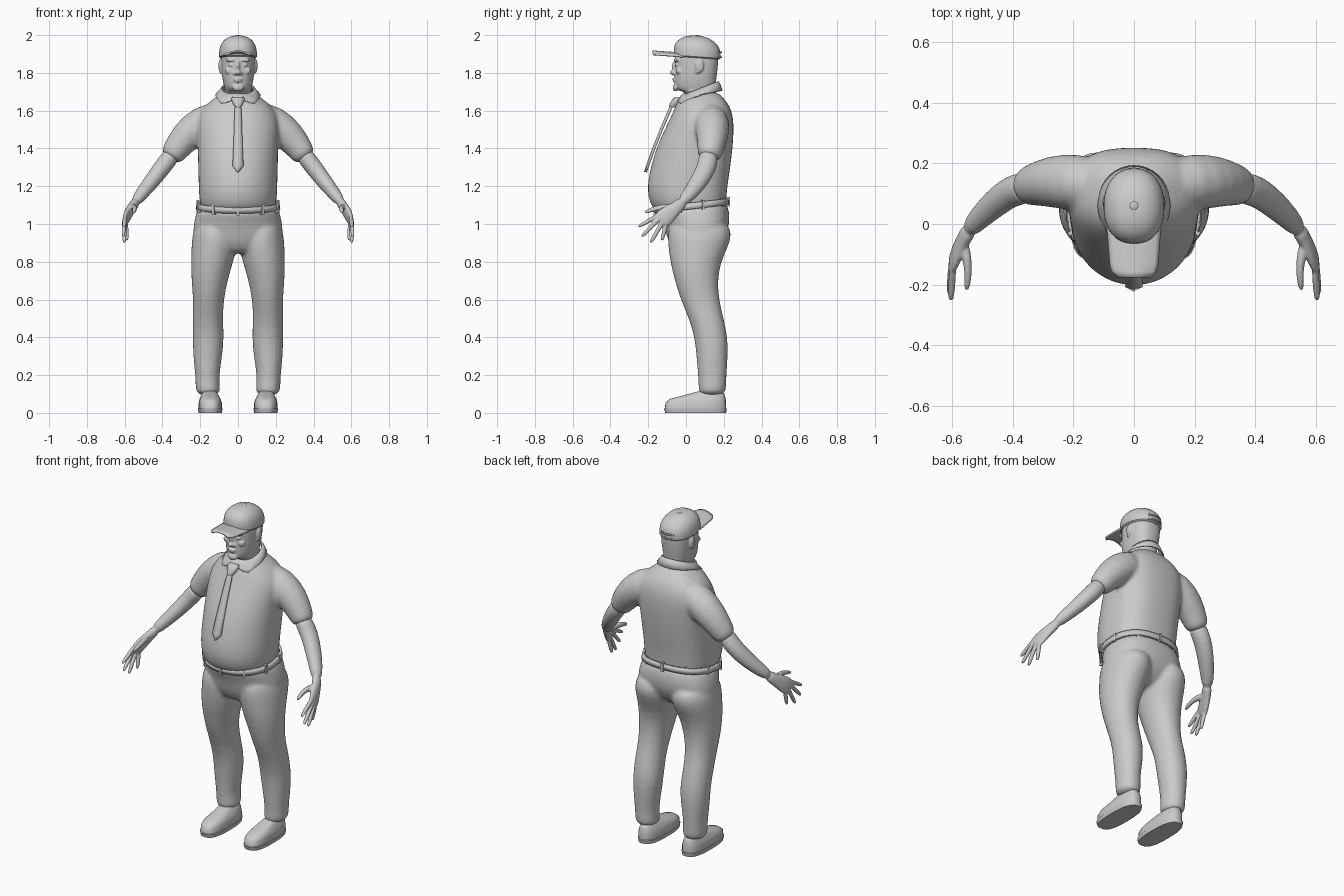
import bpy, bmesh
from math import sin, cos, pi, radians
from mathutils import Vector, Matrix

if "Cube" in bpy.data.objects:
    bpy.data.objects.remove(bpy.data.objects["Cube"])

clay = bpy.data.materials.new("plain_grey")
clay.use_nodes = True
clay.diffuse_color = (0.6, 0.6, 0.6, 1)
clay.node_tree.nodes["Principled BSDF"].inputs["Base Color"].default_value = (0.6, 0.6, 0.6, 1)


def finish(name, bm, subsurf=0, voxel=0, smooth=0, thick=0, mirror=False):
    """Turn a bmesh into an object with the usual modifiers."""
    bmesh.ops.recalc_face_normals(bm, faces=bm.faces)
    for f in bm.faces:
        f.smooth = True
    me = bpy.data.meshes.new(name)
    bm.to_mesh(me)
    bm.free()
    me.materials.append(clay)
    ob = bpy.data.objects.new(name, me)
    bpy.context.collection.objects.link(ob)
    if mirror:
        ob.modifiers.new("mirror", 'MIRROR').use_mirror_merge = False
    if thick:
        m = ob.modifiers.new("thick", 'SOLIDIFY')
        m.thickness, m.offset = thick, 0
    if subsurf:
        ob.modifiers.new("subsurf", 'SUBSURF').levels = subsurf
        ob.modifiers["subsurf"].render_levels = subsurf
    if voxel:
        m = ob.modifiers.new("remesh", 'REMESH')
        m.mode, m.voxel_size, m.use_smooth_shade = 'VOXEL', voxel, True
    if smooth:
        m = ob.modifiers.new("smooth", 'SMOOTH')
        m.factor, m.iterations = 0.5, smooth
    if not voxel:
        bpy.ops.object.select_all(action='DESELECT')
        ob.select_set(True)
        bpy.context.view_layer.objects.active = ob
        bpy.ops.object.shade_smooth_by_angle(angle=radians(45))
    return ob


def loft(bm, rings, closed=True, caps=True):
    """Skin a list of point rings."""
    loops = [[bm.verts.new(p) for p in r] for r in rings]
    n = len(loops[0])
    for a, b in zip(loops, loops[1:]):
        for i in range(n if closed else n - 1):
            j = (i + 1) % n
            bm.faces.new((a[i], a[j], b[j], b[i]))
    if caps:
        bm.faces.new(loops[0])
        bm.faces.new(loops[-1])


def stack(bm, spec, front=2.0, back=2.5, slope=0, n=24, caps=True):
    """Horizontal superellipse rings: z, x0, x1, y0, y1."""
    rings = []
    for z, x0, x1, y0, y1 in spec:
        ring = []
        for i in range(n):
            c, s = cos(2 * pi * i / n), sin(2 * pi * i / n)
            e = 2 / (front if s < 0 else back)
            x = (x0 + x1) / 2 + (x1 - x0) / 2 * abs(c) ** e * (1 if c > 0 else -1)
            y = (y0 + y1) / 2 + (y1 - y0) / 2 * abs(s) ** e * (1 if s > 0 else -1)
            ring.append((x, y, z + slope * y))
        rings.append(ring)
    loft(bm, rings, caps=caps)


def tube(bm, pts, ref=(1, 0, 0), n=12):
    """Oval tube along x, y, z, radius along ref, radius across."""
    rings = []
    for i, (x, y, z, ra, rb) in enumerate(pts):
        p, q = pts[max(i - 1, 0)], pts[min(i + 1, len(pts) - 1)]
        t = (Vector(q[:3]) - Vector(p[:3])).normalized()
        a = Vector(ref)
        a = (a - t * a.dot(t)).normalized()
        b = t.cross(a)
        rings.append([Vector((x, y, z)) + a * ra * cos(k * 2 * pi / n) + b * rb * sin(k * 2 * pi / n)
                      for k in range(n)])
    loft(bm, rings)


def ball(bm, pos, size):
    m = Matrix.Translation(pos) @ Matrix.Diagonal((*size, 1))
    bmesh.ops.create_uvsphere(bm, u_segments=16, v_segments=10, radius=1, matrix=m)


def sym(rows):
    return [(z, -x, x, y0, y1) for z, x, y0, y1 in rows]


# shirt with sleeves
bm = bmesh.new()
stack(bm, sym([(1.06, .17, -.13, .18), (1.075, .195, -.175, .205), (1.13, .207, -.2, .215),
               (1.2, .21, -.208, .22), (1.3, .212, -.19, .236), (1.4, .215, -.16, .248),
               (1.5, .22, -.115, .255), (1.58, .215, -.075, .25), (1.64, .165, -.05, .225),
               (1.68, .105, -.035, .185), (1.7, .085, -.015, .17)]), back=2.7)
for s in (1, -1):
    tube(bm, [(s * x, y, z, r, r) for x, y, z, r in
              ((.08, .12, 1.58, .08), (.19, .14, 1.535, .098), (.275, .14, 1.465, .087),
               (.33, .13, 1.395, .07), (.363, .12, 1.34, .063))], ref=(0, 1, 0), n=16)
finish("shirt", bm, 1, .011, 5)

# trousers
bm = bmesh.new()
stack(bm, sym([(1.105, .207, -.16, .212), (1.06, .22, -.14, .225), (1.0, .236, -.115, .235),
               (.93, .243, -.1, .222), (.87, .2, -.07, .18), (.84, .12, -.03, .13)]), slope=.12)
for s in (1, -1):
    stack(bm, [(z, s * a, s * b, c, d) for z, a, b, c, d in
               ((1.02, .02, .22, -.08, .22), (.95, .0, .242, -.1, .247), (.88, .003, .247, -.095, .225),
                (.8, .025, .25, -.085, .185), (.7, .055, .247, -.06, .168), (.6, .075, .237, -.03, .175),
                (.5, .08, .241, .015, .2), (.4, .073, .24, .045, .222), (.3, .083, .238, .055, .222),
                (.2, .1, .226, .063, .215), (.14, .095, .225, .068, .212), (.09, .092, .222, .06, .212))],
          back=2.1)
finish("trousers", bm, 1, .011, 4)

# belt and belt loops
bm = bmesh.new()
stack(bm, sym([(1.075, .218, -.158, .222), (1.108, .213, -.165, .22)]), slope=.12, caps=False, n=40)
finish("belt", bm, thick=.012)
bm = bmesh.new()
for k in range(10):
    a = 2 * pi * (k + .5) / 10
    y = .03 + .193 * sin(a)
    m = Matrix.Translation((.218 * cos(a), y, 1.09 + .12 * y)) @ Matrix.Rotation(a, 4, 'Z')
    bmesh.ops.create_cube(bm, size=1, matrix=m @ Matrix.Diagonal((.02, .014, .05, 1)))
finish("belt_loops", bm)

# shoes
bm = bmesh.new()
stack(bm, [(0, .085, .208, -.11, .212), (.022, .082, .212, -.116, .216), (.024, .086, .208, -.112, .212),
           (.055, .086, .208, -.108, .212), (.074, .092, .203, -.085, .21), (.088, .1, .195, -.03, .207),
           (.105, .11, .19, .03, .2), (.115, .12, .18, .07, .18)], front=2.8, back=2.6, n=32)
finish("shoes", bm, mirror=True)

# bare arms with hands
bm = bmesh.new()
for s in (1, -1):
    def limb(rows, **kw):
        tube(bm, [(s * r[0], *r[1:]) for r in rows], **kw)
    limb([(.34, .12, 1.38, .053, .05), (.385, .115, 1.32, .055, .049), (.42, .098, 1.275, .053, .047),
          (.465, .062, 1.215, .049, .043), (.51, .02, 1.16, .041, .036), (.548, -.025, 1.11, .03, .03)],
         ref=(0, 1, 0))
    limb([(.535, -.01, 1.125, .028, .032), (.56, -.045, 1.09, .024, .034), (.578, -.085, 1.06, .022, .047),
          (.594, -.12, 1.03, .018, .052), (.6, -.14, 1.01, .012, .046)])
    limb([(.562, -.06, 1.085, .018, .02), (.55, -.11, 1.09, .016, .018), (.545, -.16, 1.083, .013, .014),
          (.55, -.205, 1.067, .011, .012), (.552, -.22, 1.06, .005, .005)])
    # four fingers: knuckle to tip
    for base, tip in (((.597, -.155, 1.042), (.603, -.252, .985)), ((.602, -.15, 1.02), (.607, -.235, .932)),
                      ((.6, -.13, 1.0), (.602, -.188, .9)), ((.592, -.108, .988), (.588, -.128, .912))):
        b, t = Vector(base), Vector(tip)
        limb([(*b.lerp(t, f), r, r) for f, r in ((-.3, .012), (.3, .0125), (.7, .0115), (.95, .009), (1, .004))])
finish("arms_and_hands", bm, 1, .005, 3)

# head and neck with facial features
bm = bmesh.new()
stack(bm, sym([(1.6, .08, .0, .17), (1.67, .08, .005, .165), (1.7, .077, -.01, .16), (1.708, .068, -.045, .155),
               (1.725, .074, -.06, .157), (1.76, .082, -.061, .16), (1.8, .087, -.062, .166),
               (1.84, .09, -.058, .17), (1.88, .091, -.062, .172), (1.93, .085, -.05, .165)]), front=2.2)
ball(bm, (0, -.055, 1.722), (.032, .016, .02))
ball(bm, (0, -.064, 1.802), (.017, .024, .014))
ball(bm, (0, -.058, 1.83), (.011, .018, .036))
ball(bm, (0, -.06, 1.767), (.027, .013, .007))
ball(bm, (0, -.058, 1.757), (.024, .013, .008))
for s in (1, -1):
    ball(bm, (s * .016, -.058, 1.797), (.011, .015, .01))
    ball(bm, (s * .037, -.05, 1.868), (.03, .016, .01))
    ball(bm, (s * .036, -.044, 1.842), (.017, .016, .01))
    ball(bm, (s * .045, -.036, 1.81), (.025, .018, .02))
    ball(bm, (s * .094, .072, 1.838), (.01, .024, .036))
    ball(bm, (s * .09, .062, 1.81), (.009, .013, .014))
finish("head", bm, 1, .005, 2)

# cap crown, button and back strap
bm = bmesh.new()
stack(bm, sym([(1.882, .096, -.06, .178), (1.884, .101, -.065, .184), (1.92, .101, -.066, .185),
               (1.955, .093, -.058, .173), (1.983, .07, -.03, .142), (1.998, .04, .01, .105),
               (2.001, .015, .04, .075)]), front=2.3, back=2.2, slope=-.07, n=32)
finish("cap_crown", bm, 1)
bm = bmesh.new()
ball(bm, (0, .06, 1.996), (.014, .014, .004))
finish("cap_button", bm)
bm = bmesh.new()
arc = [pi * (.36 + .28 * k / 10) for k in range(11)]
for z in (1.878, 1.905):
    loft(bm, [[(.101 * cos(a), .06 + .127 * sin(a), z + h) for a in arc] for h in (0, .008)], False, False)
finish("cap_strap", bm, thick=.006)

# cap brim
bm = bmesh.new()
rows = []
for k in range(9):
    t = k / 8
    w = .088 - .013 * t - (.02 * max(0, t - .85) / .15)
    y = -.012 - .163 * t
    rows.append([(w * u / 6, y - .002 * (1 - (u / 6) ** 2), 1.885 + .012 * t + .018 * (1 - (u / 6) ** 2))
                 for u in range(-6, 7)])
loft(bm, rows, False, False)
finish("cap_brim", bm, thick=.008)

# shirt collar with pointed front flaps
bm = bmesh.new()
top, mid, low = [], [], []
for k in range(33):
    a = -pi / 2 + .16 + (2 * pi - .32) * k / 32
    c, s = cos(a), sin(a)
    f = max(0, -s) ** 2
    top.append((.084 * c, .078 + .09 * s, 1.718 + .036 * s))
    mid.append((.098 * c, .076 + .104 * s, 1.7 + .036 * s - .006 * f))
    point = max(0, 1 - abs(abs(c) - .62) / .45) if s < 0 else 0
    low.append(((.115 + .022 * point) * c, .074 + (.116 + .018 * point) * s, 1.685 + .02 * s - .035 * point))
loft(bm, [top, mid, low], False, False)
finish("collar", bm, thick=.008)

# necktie blade and knot
bm = bmesh.new()
tie = ((.012, -.068, 1.64), (.017, -.085, 1.6), (.02, -.128, 1.5), (.024, -.168, 1.4),
       (.028, -.202, 1.305), (.004, -.212, 1.275))
loft(bm, [[(-w, y, z), (0, y - .005, z), (w, y, z)] for w, y, z in tie], False, False)
finish("tie_blade", bm, thick=.012)
bm = bmesh.new()
stack(bm, sym([(1.618, .015, -.09, -.045), (1.635, .026, -.088, -.035), (1.662, .036, -.07, -.02),
               (1.672, .03, -.058, -.015)]), n=12)
finish("tie_knot", bm)
